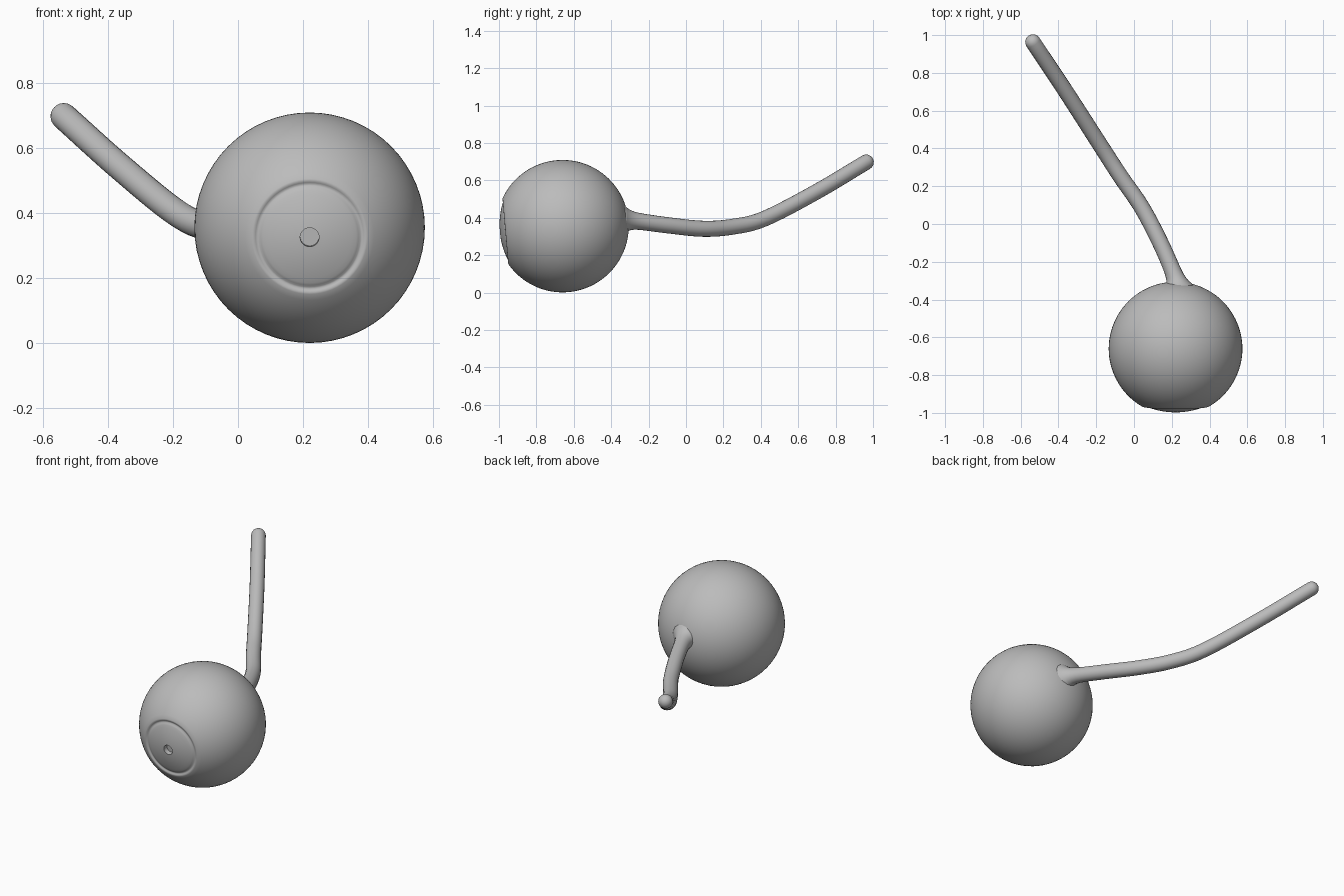
import bpy, bmesh, math
from mathutils import Vector

cube = bpy.data.objects.get("Cube")
if cube:
    bpy.data.objects.remove(cube)

grey = bpy.data.materials.new("plain grey")
grey.use_nodes = True
GREY = (0.5, 0.5, 0.5, 1)
grey.diffuse_color = GREY
grey.node_tree.nodes["Principled BSDF"].inputs["Base Color"].default_value = GREY


def skin(name, rings, sides, angle):
    """Join circles given as (centre, facing, radius); a radius of 0 is a pole."""
    bm = bmesh.new()
    loops = []
    for centre, facing, radius in rings:
        side = facing.cross(Vector((0, 0, 1))).normalized()
        up = side.cross(facing).normalized()
        if radius < 1e-5:
            loops.append([bm.verts.new(centre)] * sides)
            continue
        turns = [math.tau * i / sides for i in range(sides)]
        loops.append([bm.verts.new(centre + radius * (side * math.cos(t) + up * math.sin(t)))
                      for t in turns])
    for a, b in zip(loops, loops[1:]):
        for i in range(sides):
            j = (i + 1) % sides
            quad = list(dict.fromkeys((a[i], a[j], b[j], b[i])))
            bm.faces.new(quad)
    bmesh.ops.recalc_face_normals(bm, faces=bm.faces)
    mesh = bpy.data.meshes.new(name)
    bm.to_mesh(mesh)
    bm.free()
    mesh.materials.append(grey)
    obj = bpy.data.objects.new(name, mesh)
    bpy.context.collection.objects.link(obj)
    bpy.ops.object.select_all(action='DESELECT')
    obj.select_set(True)
    bpy.context.view_layer.objects.active = obj
    bpy.ops.object.shade_smooth_by_angle(angle=math.radians(angle))
    return obj


# Eyeball: sphere, ring groove, flattened dome and pupil pit, turned on a tilted axis
CENTRE = Vector((0.22, -0.66, 0.355))
R = 0.354
tilt = math.radians(5)
axis = Vector((0, -math.cos(tilt), -math.sin(tilt)))
start = math.asin(0.178 / R)
profile = []
for i in range(41):
    t = math.pi + (start - math.pi) * i / 40
    profile.append((R * math.cos(t), R * math.sin(t)))
profile += [(0.307, 0.171), (0.304, 0.166), (0.302, 0.161), (0.303, 0.156), (0.308, 0.150)]
for i in range(9):
    r = 0.143 + (0.029 - 0.143) * i / 8
    profile.append((0.337 - 1.25 * r * r, r))
profile += [(0.306, 0.029), (0.306, 0)]
skin("eyeball", [(CENTRE + axis * h, axis, max(r, 0)) for h, r in profile], 64, 40)

# Optic nerve: smooth path through a few points, flared root and rounded tip
path = [Vector(p) for p in (
    (0.235, -0.36, 0.388), (0.217, -0.28, 0.384), (0.14, -0.1, 0.36),
    (0.04, 0.09, 0.341), (-0.07, 0.25, 0.352), (-0.18, 0.42, 0.395),
    (-0.36, 0.70, 0.54), (-0.535, 0.963, 0.697))]
ends = [2 * path[0] - path[1]] + path + [2 * path[-1] - path[-2]]
STEPS = 6
points = []
for a, b, c, d in zip(ends, ends[1:], ends[2:], ends[3:]):
    for i in range(STEPS):
        t = i / STEPS
        points.append(0.5 * (2 * b + (c - a) * t + (2 * a - 5 * b + 4 * c - d) * t * t
                             + (3 * b - a - 3 * c + d) * t ** 3))
points.append(path[-1])
rings = []
for i, p in enumerate(points):
    facing = (points[min(i + 1, len(points) - 1)] - points[max(i - 1, 0)]).normalized()
    flare = 0.045 * math.exp(-max(p.y + 0.335, 0) / 0.025)
    thick = 0.044 - 0.003 * i / len(points)
    rings.append((p, facing, thick + flare))
tip, facing, thick = rings[-1]
for i in range(1, 6):
    t = math.pi / 2 * i / 5
    rings.append((tip + facing * thick * math.sin(t), facing, thick * math.cos(t)))
skin("optic_nerve", rings, 20, 60)
